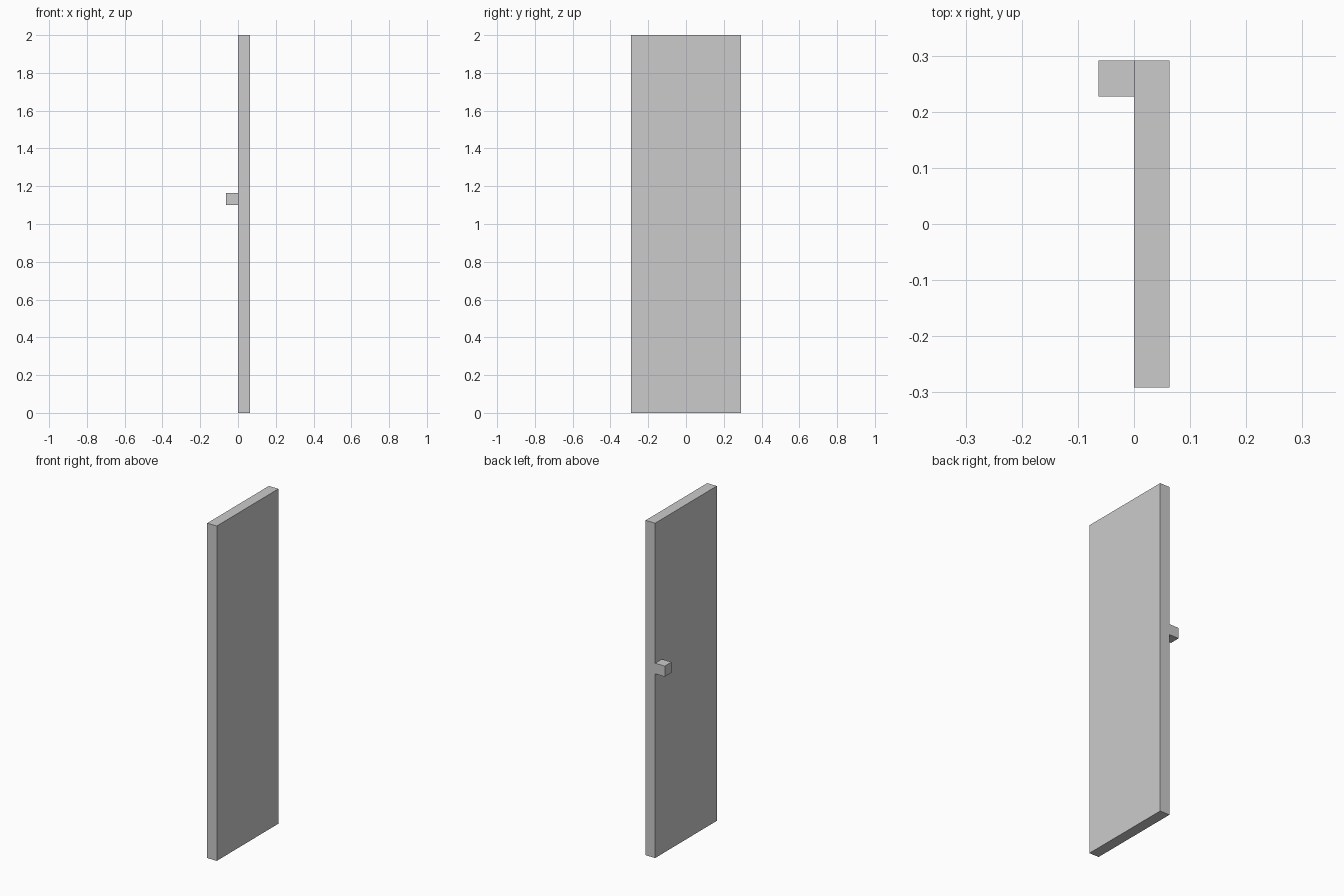
import bpy

if "Cube" in bpy.data.objects:
    bpy.data.objects.remove(bpy.data.objects["Cube"])

T = 0.0635   # panel thickness and knob size
W = 0.291    # half width of the panel


def box(name, lo, hi):
    """Axis-aligned box between two corners, with clean unit scale."""
    bpy.ops.mesh.primitive_cube_add(size=1)
    ob = bpy.context.object
    ob.name = name
    for v in ob.data.vertices:
        v.co = [(a + b) / 2 + c * (b - a) for a, b, c in zip(lo, hi, v.co)]
    return ob


# Tall flat door leaf
panel = box("door_panel", (0, -W, 0), (T, W, 2))

# Square knob on the -x face, flush with the +y edge; runs into the leaf
knob = box("door_knob", (-T, W - T, 1.10), (T / 2, W, 1.10 + T))
knob.hide_render = True

# Fuse the knob with the leaf so the flush side is one surface
union = panel.modifiers.new("fuse_knob", 'BOOLEAN')
union.operation = 'UNION'
union.solver = 'EXACT'
union.object = knob
bpy.context.view_layer.objects.active = panel
bpy.ops.object.modifier_apply(modifier=union.name)
bpy.data.objects.remove(knob, do_unlink=True)
